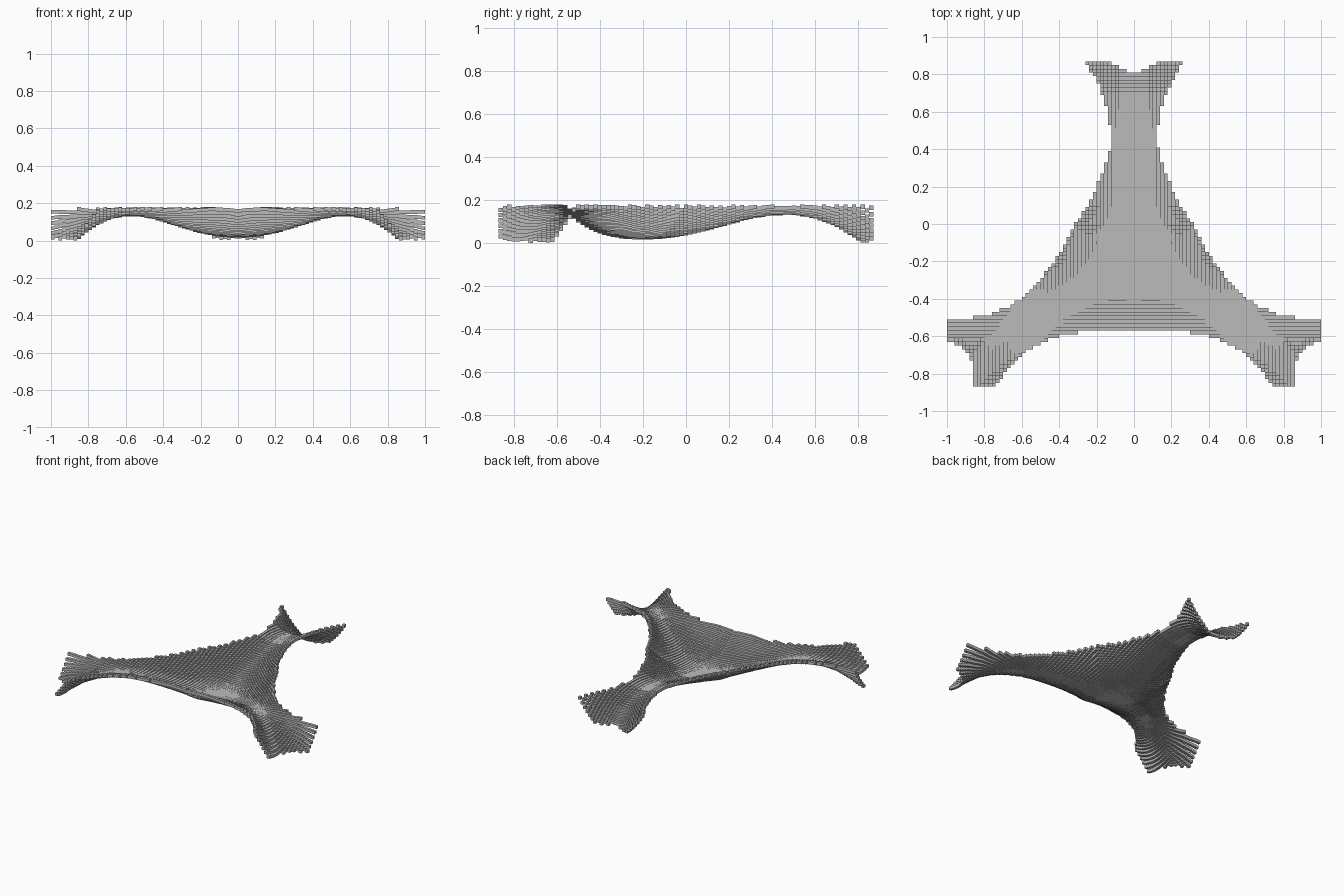
import bpy
from math import sin, cos, radians

old = bpy.data.objects.get("Cube")
if old:
    bpy.data.objects.remove(old, do_unlink=True)

CELL = 0.02        # edge length of one block
RIM = 0.16         # height of the highest blocks' undersides
CENTRE_Y = -0.2    # hub of the three arms

# Along one arm: (distance from hub, spine height, half width at the rim)
ARM = [(0, 0.015, 0.56), (0.1, 0.02, 0.42), (0.2, 0.035, 0.31),
       (0.3, 0.058, 0.245), (0.4, 0.085, 0.2), (0.5, 0.112, 0.16),
       (0.6, 0.128, 0.13), (0.7, 0.13, 0.125), (0.8, 0.113, 0.14),
       (0.9, 0.075, 0.17), (1.0, 0.012, 0.22), (1.07, -0.05, 0.26),
       (1.2, -0.16, 0.34)]


def arm_section(r):
    """Spine height and half width at distance r."""
    for (r0, h0, w0), (r1, h1, w1) in zip(ARM, ARM[1:]):
        if r <= r1:
            k = (r - r0) / (r1 - r0)
            return h0 + (h1 - h0) * k, w0 + (w1 - w0) * k
    return -1, 1


def height(x, y):
    """Underside height: parabolic cross-sections along the nearest of three arms."""
    y -= CENTRE_Y
    r, t = max((x * cos(a) + y * sin(a), y * cos(a) - x * sin(a))
               for a in map(radians, (90, 210, 330)))
    spine, half = arm_section(r)
    return spine + (RIM - spine) * (t / half) ** 2


# Grey block material
grey = bpy.data.materials.new("mid grey")
grey.use_nodes = True
colour = (0.5, 0.5, 0.5, 1)
grey.diffuse_color = colour
grey.node_tree.nodes["Principled BSDF"].inputs["Base Color"].default_value = colour

# Three-armed sheet made of small blocks that follow the curved surface
BOX_FACES = [(0, 1, 3, 2), (4, 6, 7, 5), (0, 4, 5, 1),
             (2, 3, 7, 6), (0, 2, 6, 4), (1, 5, 7, 3)]
verts, faces = [], []
for i in range(100):
    for j in range(87):
        x = (i - 49.5) * CELL
        y = (j - 43) * CELL
        z = height(x, y)
        if not 0 <= z <= RIM:
            continue
        n = len(verts)
        verts += [(x + dx * CELL / 2, y + dy * CELL / 2, z + dz * CELL)
                  for dx in (-1, 1) for dy in (-1, 1) for dz in (0, 1)]
        faces += [[n + v for v in face] for face in BOX_FACES]

mesh = bpy.data.meshes.new("curved_sheet")
mesh.from_pydata(verts, [], faces)
mesh.materials.append(grey)
mesh.update()
sheet = bpy.data.objects.new("curved_sheet", mesh)
bpy.context.collection.objects.link(sheet)
